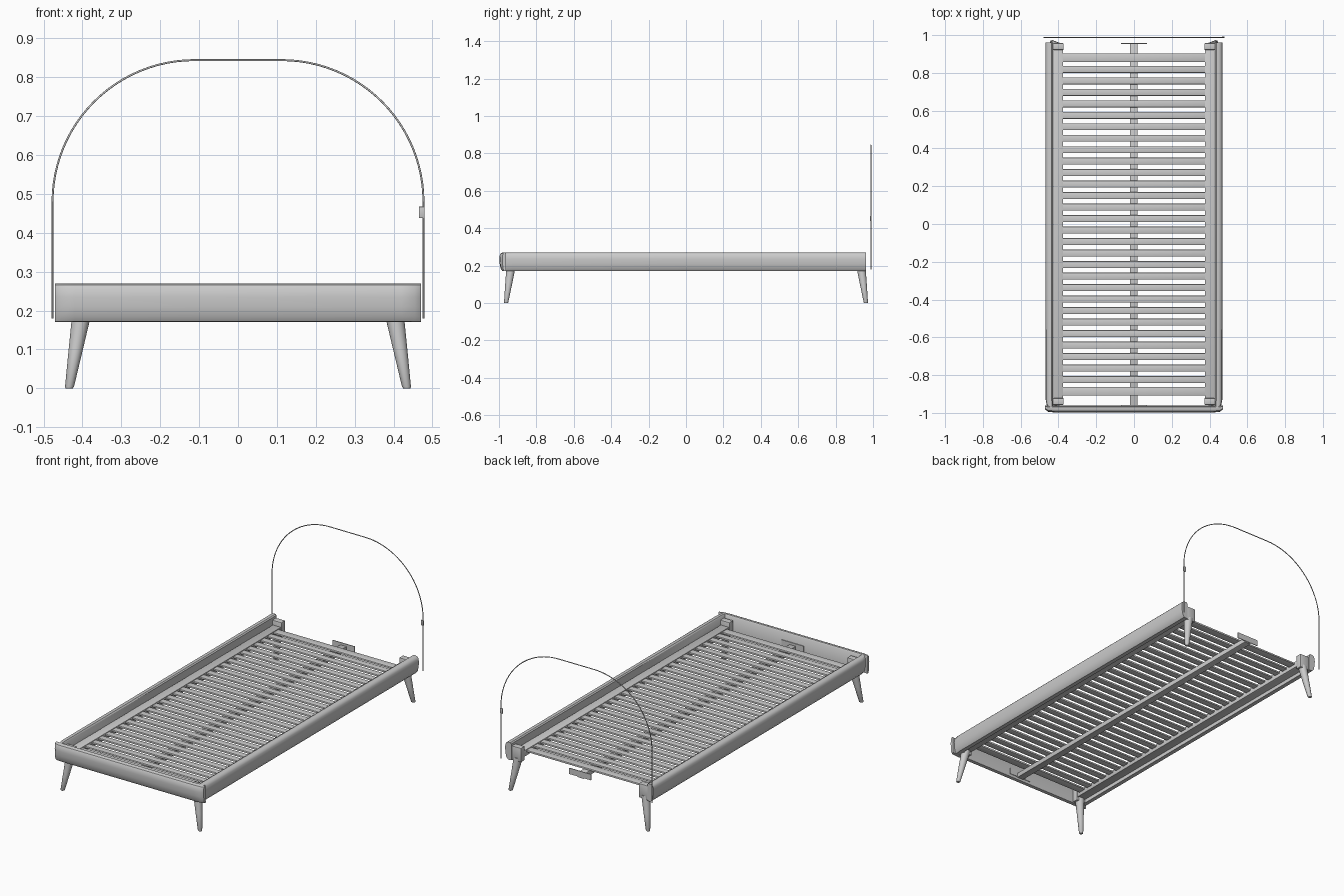
import bpy, bmesh, math
from mathutils import Vector

if "Cube" in bpy.data.objects:
    bpy.data.objects.remove(bpy.data.objects["Cube"])


def finish(name, bm, smooth=True):
    bmesh.ops.recalc_face_normals(bm, faces=bm.faces)
    me = bpy.data.meshes.new(name)
    bm.to_mesh(me)
    bm.free()
    ob = bpy.data.objects.new(name, me)
    bpy.context.collection.objects.link(ob)
    if smooth:
        bpy.ops.object.select_all(action='DESELECT')
        ob.select_set(True)
        bpy.context.view_layer.objects.active = ob
        bpy.ops.object.shade_smooth_by_angle(angle=math.radians(40))
    return ob


def box(name, x, y, z, bevel=0.0):
    bm = bmesh.new()
    bmesh.ops.create_cube(bm, size=1)
    for v in bm.verts:
        for i, (a, b) in enumerate((x, y, z)):
            v.co[i] = a if v.co[i] < 0 else b
    if bevel:
        bmesh.ops.bevel(bm, geom=bm.edges[:], offset=bevel, segments=2,
                        profile=0.5, affect='EDGES')
    return finish(name, bm, bool(bevel))


def loft(name, rings):
    bm = bmesh.new()
    rows = [[bm.verts.new(p) for p in r] for r in rings]
    n = len(rows[0])
    for a, b in zip(rows, rows[1:]):
        for i in range(n):
            j = (i + 1) % n
            bm.faces.new((a[i], a[j], b[j], b[i]))
    bm.faces.new(rows[0])
    bm.faces.new(rows[-1])
    return finish(name, bm)


# padded section: (distance out from inner face, height)
section = [(0.0, 0.172), (0.012, 0.17), (0.024, 0.172), (0.034, 0.185),
           (0.039, 0.21), (0.041, 0.235), (0.039, 0.255), (0.032, 0.266),
           (0.02, 0.27), (0.008, 0.27), (0.002, 0.264)]

for side, s in (("left", -1), ("right", 1)):
    # upholstered side rail
    loft(side + "_side_rail",
         [[(s * (0.428 + d * k), y, z) for d, z in section]
          for y, k in ((-0.972, 0.75), (-0.93, 0.97), (0.0, 1), (0.962, 1))])
    # ledge holding the slats
    box(side + "_slat_ledge", sorted((s * 0.375, s * 0.426)), (-0.95, 0.93), (0.19, 0.225), 0.002)
    # corner blocks and splayed legs
    for end, e in (("front", -1), ("back", 1)):
        box(f"{end}_{side}_corner_block", sorted((s * 0.372, s * 0.43)),
            sorted((e * 0.922, e * 0.957)), (0.172, 0.252), 0.003)
        rings = []
        top, foot = Vector((s * 0.402, e * 0.936, 0.19)), Vector((s * 0.434, e * 0.962, 0))
        for t, r in ((0, 0.009), (0.02, 0.0115), (0.5, 0.018), (1, 0.0245)):
            c = foot.lerp(top, t)
            rings.append([c + Vector((r * math.cos(a * math.pi / 12), r * math.sin(a * math.pi / 12), 0))
                          for a in range(24)])
        loft(f"{end}_{side}_leg", rings)

# upholstered front panel
loft("front_panel",
     [[(x, -0.962 - d * k * 0.87, z) for d, z in section]
      for x, k in ((-0.47, 0.55), (-0.455, 0.9), (-0.42, 1), (0.42, 1), (0.455, 0.9), (0.47, 0.55))])

# slats
count = 30
for i in range(count):
    y = -0.885 + i * 1.765 / (count - 1)
    w = 0.023 if i in (0, count - 1) else 0.0185
    box(f"slat_{i + 1}", (-0.385, 0.385), (y - w, y + w), (0.21, 0.221), 0.003)

# centre support beam with end plates
box("centre_beam", (-0.022, 0.018), (-0.96, 0.954), (0.182, 0.209), 0.002)
box("beam_back_plate", (-0.07, 0.068), (0.953, 0.957), (0.188, 0.222))
box("beam_front_plate", (-0.07, 0.068), (-0.963, -0.959), (0.188, 0.222))

# thin headboard piping: an open arch
pts = [(-0.477, 0.18), (-0.477, 0.33)]
R = 0.365
arc = [(0.112 + R * math.cos(a * math.pi / 48), 0.479 + R * math.sin(a * math.pi / 48)) for a in range(25)]
pts += [(-x, z) for x, z in arc] + arc[::-1] + [(0.477, 0.33), (0.477, 0.18)]
cu = bpy.data.curves.new("headboard_piping", 'CURVE')
cu.dimensions = '3D'
cu.bevel_depth = 0.0025
cu.bevel_resolution = 2
cu.use_fill_caps = True
sp = cu.splines.new('POLY')
sp.points.add(len(pts) - 1)
for p, (x, z) in zip(sp.points, pts):
    p.co = (x, 0.988, z, 1)
bpy.context.collection.objects.link(bpy.data.objects.new("headboard_piping", cu))

# small fabric tab on the piping
box("piping_tab", (0.465, 0.48), (0.985, 0.992), (0.438, 0.467), 0.001)
